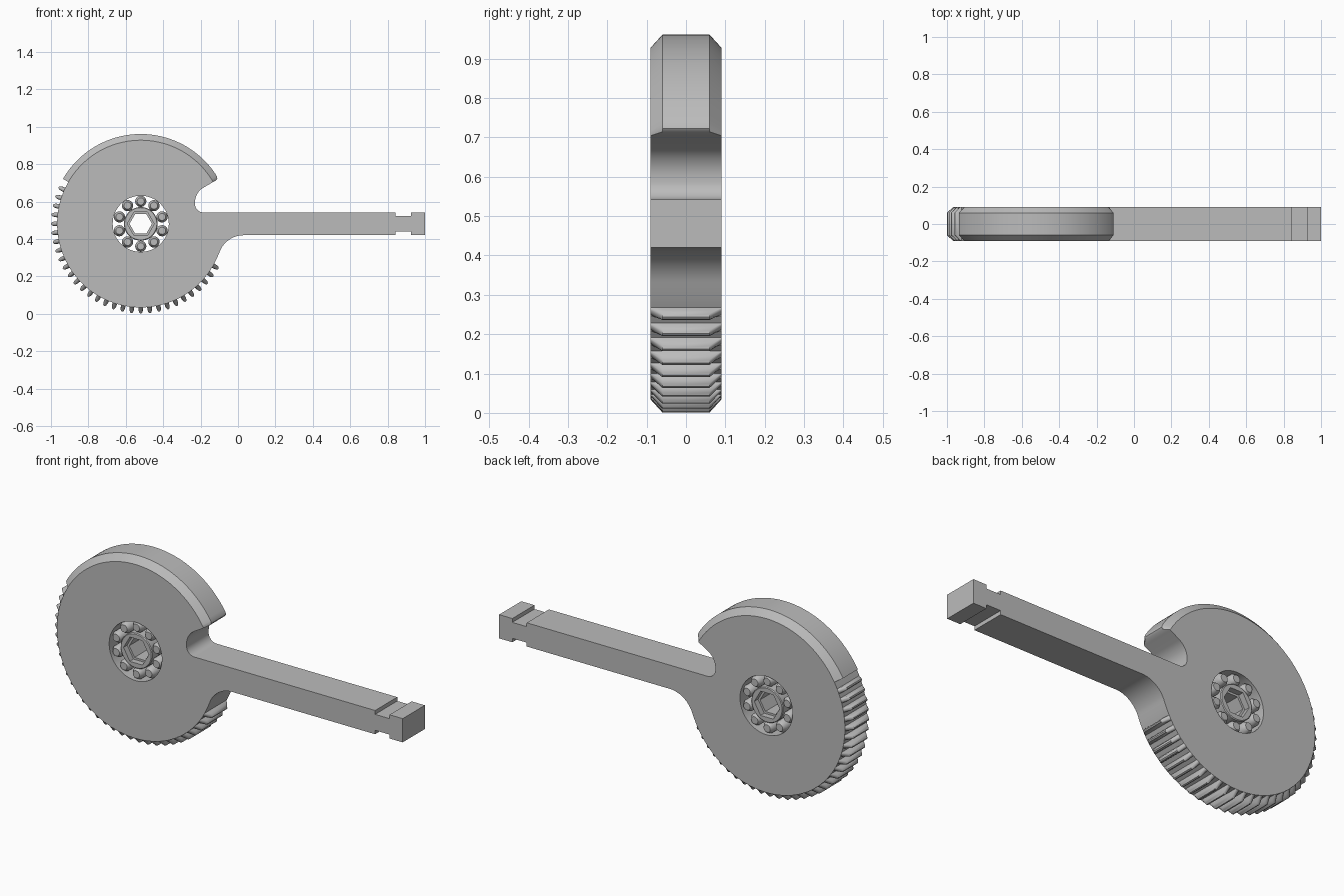
import bpy, bmesh
from math import sin, cos, pi, radians, hypot

cube = bpy.data.objects.get("Cube")
if cube:
    bpy.data.objects.remove(cube, do_unlink=True)

CX, CZ = -0.52, 0.481      # disc centre
ROOT, RIM = 0.447, 0.48    # face radius and outer radius
HALF, FLAT = 0.09, 0.06    # half thickness of the body and of the rim

steel = bpy.data.materials.new("grey_steel")
steel.use_nodes = True
colour = (0.5, 0.5, 0.5, 1)
steel.diffuse_color = colour
steel.node_tree.nodes["Principled BSDF"].inputs["Base Color"].default_value = colour


def polar(deg, r, x=CX, z=CZ):
    return (x + r * cos(radians(deg)), z + r * sin(radians(deg)))


def ring(n, r, x=CX, z=CZ):
    return [polar(360 * i / n, r, x, z) for i in range(n)]


def arc(x, z, r, a0, a1, n):
    return [polar(a0 + (a1 - a0) * i / n, r, x, z) for i in range(n + 1)]


def corner(a, b, c, t, n=10):
    """Round corner b between a and c with tangent length t."""
    def toward(p):
        d = hypot(p[0] - b[0], p[1] - b[1])
        return [b[k] + (p[k] - b[k]) * t / d for k in (0, 1)]
    p, q = toward(a), toward(c)
    m = [(p[k] + q[k]) / 2 for k in (0, 1)]
    half = hypot(q[0] - p[0], q[1] - p[1]) / 2
    dist = hypot(m[0] - b[0], m[1] - b[1])
    f = 1 + half * half / (dist * dist)
    o = [b[k] + (m[k] - b[k]) * f for k in (0, 1)]
    r = hypot(p[0] - o[0], p[1] - o[1])
    pts = []
    for i in range(n + 1):
        s = i / n
        v = [p[k] + (q[k] - p[k]) * s - o[k] for k in (0, 1)]
        d = hypot(*v)
        pts.append((o[0] + v[0] * r / d, o[1] + v[1] * r / d))
    return pts


def solid(name, *walls):
    """Each wall is a list of (y, loop) levels; the ends are filled between walls."""
    bm = bmesh.new()
    for levels in walls:
        rows = [[bm.verts.new((x, y, z)) for x, z in pts] for y, pts in levels]
        for a, b in zip(rows, rows[1:]):
            n = len(a)
            for i in range(n):
                j = (i + 1) % n
                bm.faces.new((a[i], a[j], b[j], b[i]))
    bmesh.ops.remove_doubles(bm, verts=bm.verts[:], dist=1e-5)
    rims = [e for e in bm.edges if e.is_boundary]
    for side in (-1, 1):
        edges = [e for e in rims if e.verts[0].co.y * side > 0]
        bmesh.ops.triangle_fill(bm, edges=edges, use_beauty=True, normal=(0, side, 0))
    bmesh.ops.recalc_face_normals(bm, faces=bm.faces[:])
    mesh = bpy.data.meshes.new(name)
    bm.to_mesh(mesh)
    bm.free()
    mesh.materials.append(steel)
    obj = bpy.data.objects.new(name, mesh)
    bpy.context.collection.objects.link(obj)
    bpy.ops.object.select_all(action="DESELECT")
    obj.select_set(True)
    bpy.context.view_layer.objects.active = obj
    bpy.ops.object.shade_smooth_by_angle(angle=radians(35))
    return obj


def mirrored(half_levels):
    """Complete a stack of levels listed from the front face to the middle."""
    return half_levels + [(-y, pts) for y, pts in reversed(half_levels)]


# Disc edge: rounded lip, smooth rim, step, then the teeth
edge = [(30, ROOT), (30, 0.467), (30.6, 0.476)]
edge += [(a, RIM) for a in range(32, 151, 2)] + [(150, ROOT), (153, ROOT)]
tooth = [(-1.6, ROOT), (-1.45, 0.463), (-1.05, 0.474), (-0.4, RIM)]
tooth += [(-a, r) for a, r in reversed(tooth)]
for k in range(30):
    mid = 156 + 6 * k
    edge += [(mid + a, r) for a, r in tooth] + [(mid + 3, ROOT)]
edge += [(a, ROOT) for a in (335, 337.5)]
outer = [polar(a, r) for a, r in edge]
face = [polar(a, min(r, ROOT)) for a, r in edge]

# Handle: fillet below, grooved end, open slot above
top, bottom, groove = CZ + 0.061, CZ - 0.061, 0.02
r = 0.137
handle = arc(0.03, bottom - r, r, 160.3, 90, 14)
handle += [(0.843, bottom), (0.843, bottom + groove), (0.925, bottom + groove),
           (0.925, bottom), (1, bottom), (1, top), (0.925, top),
           (0.925, top - groove), (0.843, top - groove), (0.843, top)]
lip, upper, lower = polar(30, ROOT), (-0.23, 0.648), (-0.23, top)
handle += corner((1, top), lower, upper, 0.045)
handle += corner(lower, upper, lip, 0.052)

body = mirrored([(-HALF, face + handle), (-FLAT, outer + handle)])
bore = mirrored([(-HALF, ring(64, 0.15))])
solid("toothed_disc_and_handle", body, bore)

# Hub with a stepped hexagonal hole
hub = mirrored([(-0.085, ring(48, 0.086)), (-0.081, ring(48, 0.09))])
hexagon = mirrored([(-0.085, ring(6, 0.072)), (-0.055, ring(6, 0.072)),
                    (-0.055, ring(6, 0.06))])
solid("hex_hub", hub, hexagon)

# Rollers between hub and disc
for k in range(10):
    x, z = polar(90 + 36 * k, 0.12)
    solid(f"roller_{k + 1}", mirrored([(-0.085, ring(20, 0.019, x, z)),
                                       (-0.068, ring(20, 0.03, x, z))]))
